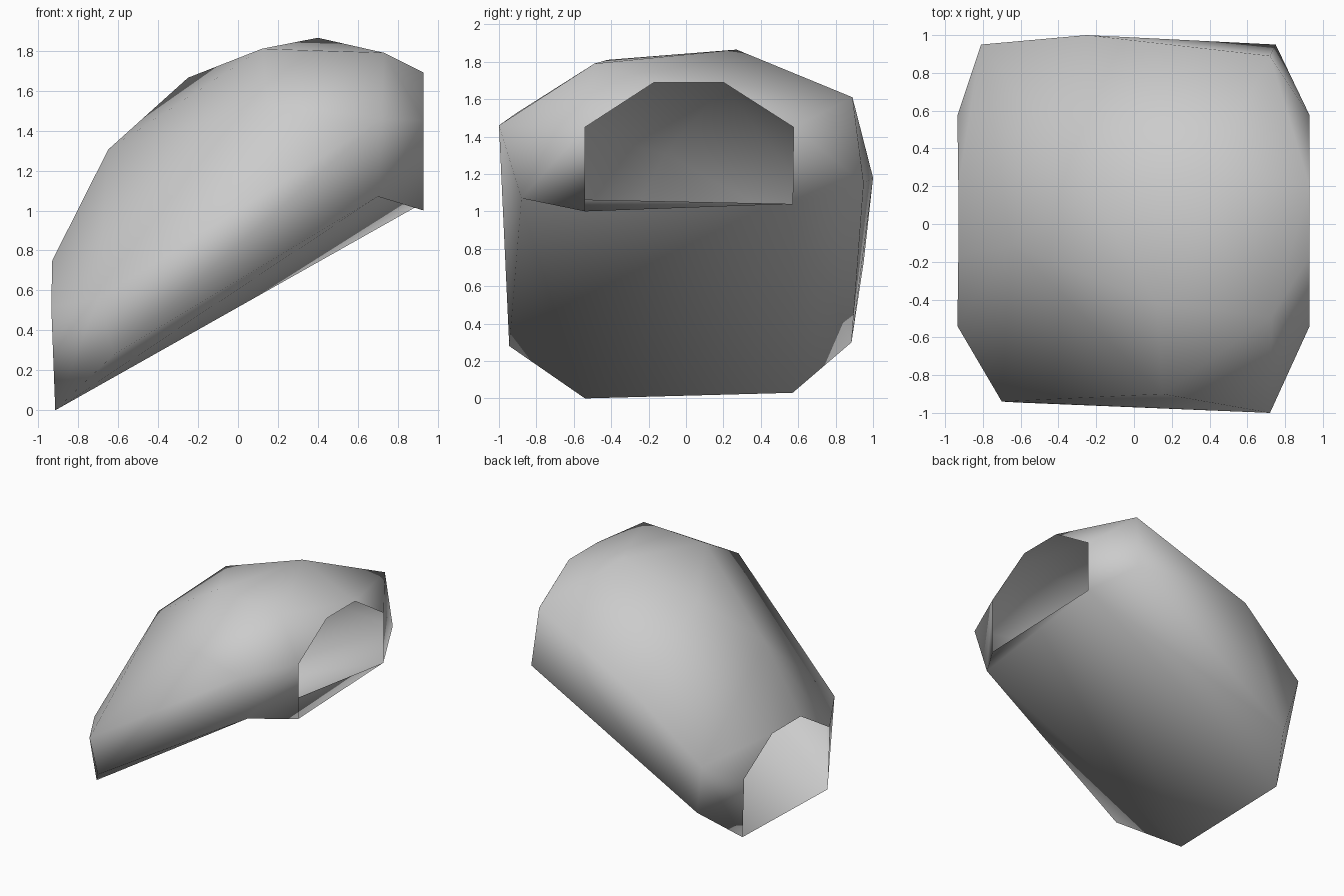
import bpy
import bmesh
from mathutils import Vector

default_cube = bpy.data.objects.get("Cube")
if default_cube:
    bpy.data.objects.remove(default_cube, do_unlink=True)


def make_material(name, color):
    material = bpy.data.materials.new(name)
    material.use_nodes = True
    material.diffuse_color = color
    material.node_tree.nodes["Principled BSDF"].inputs["Base Color"].default_value = color
    return material


def rim(floor_x, shoulder_x, crown_x, floor_front, floor_back, shoulder, crown):
    """Six-sided open end: flat floor, upright sides, chamfered crown."""
    return [(floor_x, -0.54, floor_front), (shoulder_x, -0.54, shoulder),
            (crown_x, -0.17, crown), (crown_x, 0.2, crown),
            (shoulder_x, 0.575, shoulder), (floor_x, 0.57, floor_back)]


# Open ends of the slanted shell
low_rim = rim(-0.915, -0.935, -0.93, 0, 0.03, 0.52, 0.75)
high_rim = rim(0.93, 0.93, 0.93, 1.0, 1.04, 1.45, 1.69)
floor_corner, *high_arch = high_rim

# Bulging corners between the two ends
lip_corner = (0.7, -0.88, 1.07)
front_corners = [(-0.62, -0.945, 0.28), (-0.7, -0.94, 0.56), (0.15, -0.9, 1.53),
                 (0.72, -1, 1.46), lip_corner]
crown_corners = [(-0.65, -0.11, 1.305), (-0.25, 0.2, 1.665), (0.12, -0.42, 1.81),
                 (0.73, -0.49, 1.79), (0.4, 0.27, 1.865)]
back_corners = [(-0.72, 0.885, 0.3), (-0.81, 0.95, 0.73), (-0.25, 1, 1.18),
                (0.75, 0.95, 1.15), (0.72, 0.89, 1.61)]

# Wrap the corners in a faceted skin
bm = bmesh.new()
for point in low_rim + high_arch + front_corners + crown_corners + back_corners:
    bm.verts.new(point)
bmesh.ops.convex_hull(bm, input=bm.verts[:])
bmesh.ops.recalc_face_normals(bm, faces=bm.faces[:])

# Fold the lip face down to the front floor corner of the high end
lip = [Vector(p) for p in (lip_corner, high_arch[0], high_arch[-1])]
lip_faces = [f for f in bm.faces
             if all(min((v.co - p).length for v in f.verts) < 0.001 for p in lip)]
for vert in bmesh.ops.poke(bm, faces=lip_faces)["verts"]:
    vert.co = floor_corner

# Open both ends
for side in (-1, 1):
    caps = [f for f in bm.faces if all(v.co.x * side > 0.9 for v in f.verts)]
    bmesh.ops.delete(bm, geom=caps, context='FACES')

# Smooth single-colour shell
for face in bm.faces:
    face.smooth = True
mesh = bpy.data.meshes.new("shell")
bm.to_mesh(mesh)
bm.free()
mesh.materials.append(make_material("light_grey", (0.6, 0.6, 0.6, 1)))
shell = bpy.data.objects.new("shell", mesh)
bpy.context.collection.objects.link(shell)
